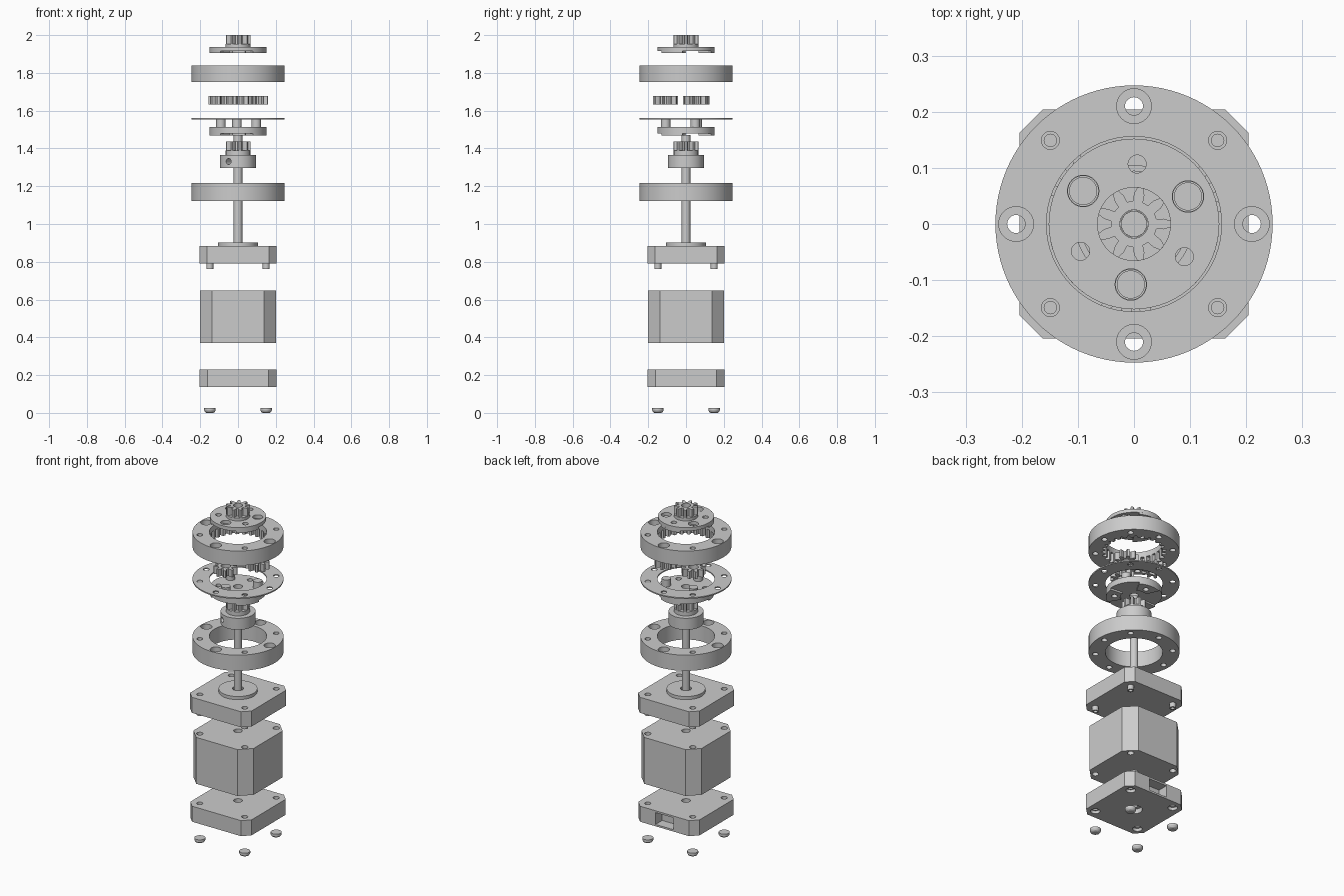
import bpy, bmesh
from math import sin, cos, pi, radians

if "Cube" in bpy.data.objects:
    bpy.data.objects.remove(bpy.data.objects["Cube"])

CORNERS = [(sx * 0.149, sy * 0.149) for sx in (-1, 1) for sy in (-1, 1)]
CROSS = [(0.21, 0), (-0.21, 0), (0, 0.21), (0, -0.21)]


def polar(r, start):
    return [(r * cos(radians(start + k * 120)), r * sin(radians(start + k * 120))) for k in range(3)]


PLANETS = polar(0.108, 27)
SPACERS = polar(0.107, 87)


def circle(r, at=(0, 0), n=32):
    return [(at[0] + r * cos(2 * pi * i / n), at[1] + r * sin(2 * pi * i / n)) for i in range(n)]


def chamfered(h, c):
    k = h - c
    return [(h, -k), (h, k), (k, h), (-k, h), (-h, k), (-h, -k), (-k, -h), (k, -h)]


def gear(teeth, root, pitch, tip, at=(0, 0), turn=0.0):
    shape = [(root, -.5), (root, -.32), (pitch, -.25), (tip, -.12), (tip, .12), (pitch, .25), (root, .32)]
    pts = []
    for t in range(teeth):
        for r, f in shape:
            a = turn + (t + f) * 2 * pi / teeth
            pts.append((at[0] + r * cos(a), at[1] + r * sin(a)))
    return pts


def evaluated(ob):
    dg = bpy.context.evaluated_depsgraph_get()
    return bpy.data.meshes.new_from_object(ob.evaluated_get(dg))


def plate(name, z0, z1, *loops):
    """Flat profile (outline plus holes) extruded from z0 to z1."""
    cu = bpy.data.curves.new(name, 'CURVE')
    cu.dimensions, cu.fill_mode, cu.extrude = '2D', 'BOTH', (z1 - z0) / 2
    for pts in loops:
        sp = cu.splines.new('POLY')
        sp.points.add(len(pts) - 1)
        for p, (x, y) in zip(sp.points, pts):
            p.co = (x, y, 0, 1)
        sp.use_cyclic_u = True
    tmp = bpy.data.objects.new("tmp", cu)
    bpy.context.collection.objects.link(tmp)
    me = evaluated(tmp)
    bpy.data.objects.remove(tmp)
    bm = bmesh.new()
    bm.from_mesh(me)
    bmesh.ops.remove_doubles(bm, verts=bm.verts, dist=1e-5)
    bmesh.ops.dissolve_limit(bm, angle_limit=0.001, verts=[], edges=bm.edges)
    bmesh.ops.recalc_face_normals(bm, faces=bm.faces)
    bmesh.ops.translate(bm, verts=bm.verts, vec=(0, 0, (z0 + z1) / 2))
    bm.to_mesh(me)
    bm.free()
    ob = bpy.data.objects.new(name, me)
    bpy.context.collection.objects.link(ob)
    return ob


def cut(ob, cutter):
    mod = ob.modifiers.new("cut", 'BOOLEAN')
    mod.operation, mod.solver, mod.object = 'DIFFERENCE', 'EXACT', cutter
    me = evaluated(ob)
    ob.modifiers.clear()
    ob.data = me
    bpy.data.objects.remove(cutter)


def bore(ob, z0, z1, r, places):
    for at in places:
        cut(ob, plate("cutter", z0, z1, circle(r, at)))


def holes(r, places, n=32):
    return [circle(r, p, n) for p in places]


# Bolt heads with rounded undersides
for i, (x, y) in enumerate(CORNERS):
    bm = bmesh.new()
    prof = [(0.018, 0.0), (0.025, 0.004), (0.03, 0.012), (0.03, 0.025)]
    rings = [[bm.verts.new((x + r * cos(2 * pi * k / 32), y + r * sin(2 * pi * k / 32), z))
              for k in range(32)] for r, z in prof]
    for a, b in zip(rings, rings[1:]):
        for k in range(32):
            bm.faces.new((a[k], a[(k + 1) % 32], b[(k + 1) % 32], b[k]))
    bm.faces.new(rings[0][::-1])
    bm.faces.new(rings[-1])
    me = bpy.data.meshes.new("bolt_head")
    bm.to_mesh(me)
    bm.free()
    bpy.context.collection.objects.link(bpy.data.objects.new(f"bolt_head_{i + 1}", me))

# Rear cover with bolt recesses, bearing recess and connector pocket at the back
rear = plate("rear_cover", 0.137, 0.23, chamfered(0.203, 0.041), circle(0.024),
             *holes(0.017, CORNERS))
bore(rear, 0.12, 0.155, 0.026, CORNERS)
bore(rear, 0.12, 0.165, 0.045, [(0, 0)])
cut(rear, plate("cutter", 0.148, 0.219, [(-0.06, 0.14), (0.06, 0.14), (0.06, 0.25), (-0.06, 0.25)]))

# Motor body
plate("motor_body", 0.37, 0.648, chamfered(0.2, 0.063), circle(0.024), *holes(0.018, CORNERS))

# Front cover with boss, bolt ends and shaft
plate("front_cover", 0.79, 0.883, chamfered(0.204, 0.041), *holes(0.017, CORNERS))
plate("front_boss", 0.883, 0.902, circle(0.105, n=64), circle(0.03))
for i, p in enumerate(CORNERS):
    plate(f"bolt_end_{i + 1}", 0.762, 0.80, circle(0.018, p), circle(0.011, p))
plate("motor_shaft", 0.88, 1.47, circle(0.023))

# Spacer ring with counterbored holes
spacer = plate("spacer_ring", 1.122, 1.216, circle(0.247, n=96), circle(0.156, n=64),
               *holes(0.016, CORNERS + CROSS))
bore(spacer, 1.17, 1.25, 0.031, CROSS)

# Shaft coupling with set-screw hole and sun gear
hub = plate("coupling_hub", 1.297, 1.366, circle(0.095, n=64), circle(0.0235))
drill = plate("cutter", 0.04, 0.15, circle(0.016))
drill.rotation_euler = (radians(90), 0, radians(-32))
drill.location = (0, 0, 1.331)
cut(hub, drill)
plate("coupling_collar", 1.366, 1.39, circle(0.065, n=48), circle(0.0235))
plate("sun_gear", 1.39, 1.438, gear(9, 0.041, 0.054, 0.066), circle(0.0235))


# Planet carriers: discs with spacer pads
def carrier(name, z_low, z0, z1, loops):
    plate(name + "_disc", z0, z1, circle(0.152, n=64), circle(0.025), *loops)
    for i in range(3):
        a0 = radians(87 + i * 120 - 26)
        arc = [a0 + radians(52) * k / 10 for k in range(11)]
        pad = [(0.152 * cos(a), 0.152 * sin(a)) for a in arc]
        pad += [(0.075 * cos(a), 0.075 * sin(a)) for a in reversed(arc)]
        plate(f"{name}_pad_{i + 1}", z_low, z0, pad, circle(0.016, SPACERS[i]))


carrier("lower_carrier", 1.468, 1.478, 1.513, holes(0.016, SPACERS))
for i, p in enumerate(PLANETS):
    plate(f"planet_pin_{i + 1}", 1.513, 1.556, circle(0.025, p))

# Thin separator plate
plate("separator_plate", 1.553, 1.56, circle(0.247, n=96), circle(0.156, n=64),
      *holes(0.016, CORNERS + CROSS))

# Planet gears
for i, p in enumerate(PLANETS):
    plate(f"planet_gear_{i + 1}", 1.633, 1.677,
          gear(9, 0.041, 0.054, 0.066, p, radians(20 + i * 120)), circle(0.027, p))

# Ring gear with internal teeth below a smooth lip
ring = plate("ring_gear", 1.753, 1.84, circle(0.247, n=96), circle(0.156, n=64),
             *holes(0.016, CORNERS + CROSS))
cut(ring, plate("cutter", 1.74, 1.807, gear(27, 0.1535, 0.164, 0.175)))
bore(ring, 1.80, 1.87, 0.031, CROSS)

# Output carrier with collar and output gear
carrier("upper_carrier", 1.904, 1.915, 1.936, holes(0.016, SPACERS) + holes(0.028, PLANETS))
plate("output_collar", 1.936, 1.953, circle(0.066, n=48), circle(0.025))
plate("output_gear", 1.953, 2.0, gear(9, 0.041, 0.054, 0.066), circle(0.025))

# Smooth round walls, keep crisp edges
for ob in bpy.context.scene.objects:
    ob.select_set(True)
    bpy.context.view_layer.objects.active = ob
bpy.ops.object.shade_smooth_by_angle(angle=radians(25))
